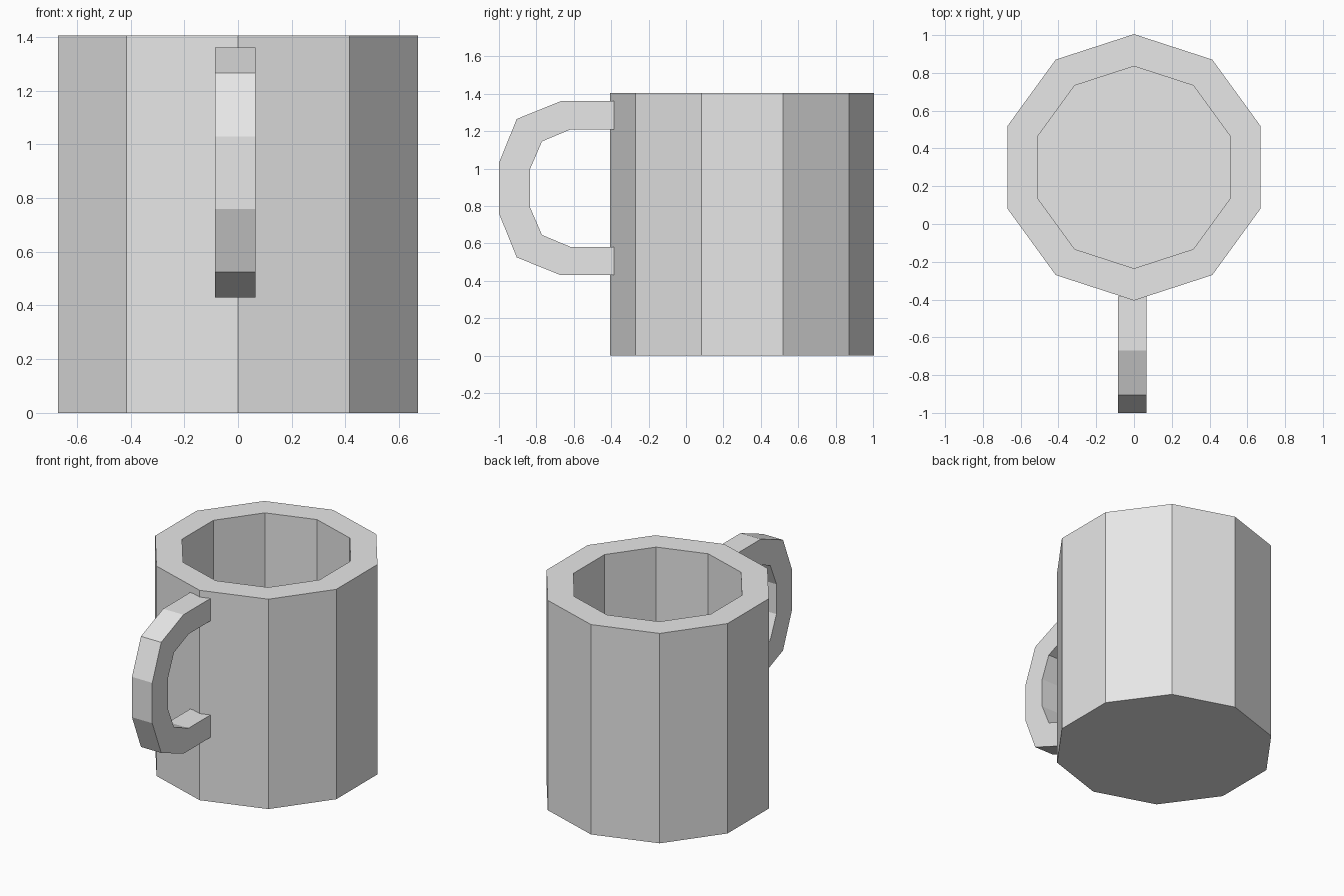
import bpy
import bmesh
from math import sin, cos, pi

cube = bpy.data.objects.get("Cube")
if cube:
    bpy.data.objects.remove(cube)

SIDES = 10
CENTRE_Y = 0.30
HEIGHT = 1.405

grey = bpy.data.materials.new("light grey")
grey.use_nodes = True
colour = (0.8, 0.8, 0.8, 1)
grey.diffuse_color = colour
grey.node_tree.nodes["Principled BSDF"].inputs["Base Color"].default_value = colour


def make_object(name, bm):
    bmesh.ops.recalc_face_normals(bm, faces=bm.faces)
    mesh = bpy.data.meshes.new(name)
    bm.to_mesh(mesh)
    bm.free()
    mesh.materials.append(grey)
    obj = bpy.data.objects.new(name, mesh)
    bpy.context.collection.objects.link(obj)
    return obj


# Mug body: outer wall, rim, inner wall and floor as stacked ten-sided rings
bm = bmesh.new()
rings = []
for radius, z in [(0.705, 0), (0.705, HEIGHT), (0.535, HEIGHT), (0.535, 0.165)]:
    angles = [2 * pi * i / SIDES - pi / 2 for i in range(SIDES)]
    rings.append([bm.verts.new((radius * cos(a), CENTRE_Y + radius * sin(a), z))
                  for a in angles])
for low, high in zip(rings, rings[1:]):
    for i in range(SIDES):
        j = (i + 1) % SIDES
        bm.faces.new((low[i], low[j], high[j], high[i]))
bm.faces.new(rings[0])
bm.faces.new(rings[-1])
make_object("mug_body", bm)

# Handle: upper half of the C as (y, outer z, inner y, inner z), mirrored in height
MID_Z = 0.895
outer = [(-0.385, 0.465), (-0.67, 0.465), (-0.905, 0.37), (-1.0, 0.135)]
inner = [(-0.385, 0.315), (-0.615, 0.315), (-0.77, 0.25), (-0.835, 0.1)]


def mirrored(half):
    return half + [(y, -z) for y, z in reversed(half)]


bm = bmesh.new()
sections = []
for (yo, zo), (yi, zi) in zip(mirrored(outer), mirrored(inner)):
    corners = [(-0.085, yo, zo), (0.065, yo, zo), (0.065, yi, zi), (-0.085, yi, zi)]
    sections.append([bm.verts.new((x, y, MID_Z + z)) for x, y, z in corners])
for a, b in zip(sections, sections[1:]):
    for i in range(4):
        j = (i + 1) % 4
        bm.faces.new((a[i], a[j], b[j], b[i]))
bm.faces.new(sections[0])
bm.faces.new(sections[-1])
make_object("handle", bm)
